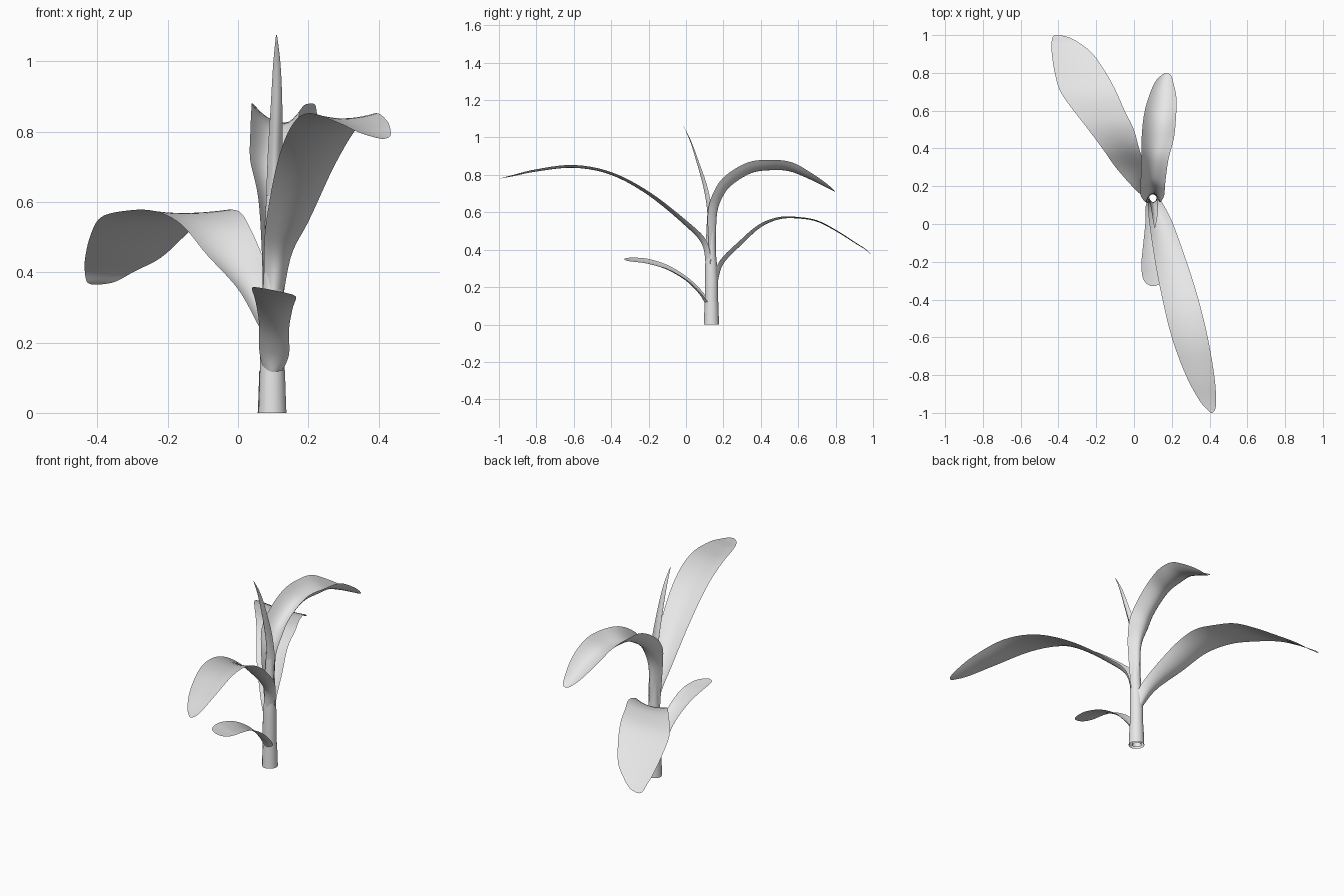
import bpy
import math

cube = bpy.data.objects.get("Cube")
if cube:
    bpy.data.objects.remove(cube, do_unlink=True)

# One plain colour for the whole plant
grey = bpy.data.materials.new("plain_light_grey")
grey.use_nodes = True
grey.diffuse_color = (0.8, 0.8, 0.8, 1)
grey.node_tree.nodes["Principled BSDF"].inputs["Base Color"].default_value = (0.8, 0.8, 0.8, 1)


def smooth_rows(rows, steps):
    """Catmull-Rom interpolation through the stations."""
    out = []
    last = len(rows) - 1
    for i in range(last):
        a, b, c, d = (rows[max(i - 1, 0)], rows[i], rows[i + 1], rows[min(i + 2, last)])
        for k in range(steps):
            t = k / steps
            out.append([0.5 * (2 * q + (r - p) * t + (2 * p - 5 * q + 4 * r - s) * t * t
                               + (3 * q - p - 3 * r + s) * t ** 3)
                        for p, q, r, s in zip(a, b, c, d)])
    out.append(list(rows[last]))
    return out


def add_grid(name, grid, flip=False):
    """Skin a grid of points as a smooth sheet."""
    n = len(grid[0])
    verts = [p for row in grid for p in row]
    faces = []
    for i in range(len(grid) - 1):
        for j in range(n - 1):
            f = (i * n + j, i * n + j + 1, (i + 1) * n + j + 1, (i + 1) * n + j)
            faces.append(f[::-1] if flip else f)
    mesh = bpy.data.meshes.new(name)
    mesh.from_pydata(verts, [], faces)
    mesh.materials.append(grey)
    for p in mesh.polygons:
        p.use_smooth = True
    ob = bpy.data.objects.new(name, mesh)
    bpy.context.collection.objects.link(ob)
    return ob


def leaf(name, stations, tilt=0.0, columns=10, steps=5):
    """Stations: y, z of the midrib, x of both edges, cup depth of the edges."""
    rows = smooth_rows(stations, steps)
    side = 1 if rows[-1][0] > rows[0][0] else -1
    grid = []
    for i, (y, z, x0, x1, cup) in enumerate(rows):
        p, q = rows[max(i - 1, 0)], rows[min(i + 1, len(rows) - 1)]
        ty, tz = q[0] - p[0], q[1] - p[1]
        size = math.hypot(ty, tz)
        ny, nz = -side * tz / size, side * ty / size
        row = []
        for j in range(columns + 1):
            u = 2 * j / columns - 1
            lift = cup * u * u
            row.append(((x0 + x1) / 2 + u * (x1 - x0) / 2,
                        y + ny * lift, z + nz * lift + tilt * u * (x1 - x0) / 2))
        grid.append(row)
    add_grid(name, grid, flip=side < 0)


def tube(name, stations, start=0, sweep=360, sides=32):
    """Stations: z, radius, centre x, centre y."""
    grid = []
    for z, r, cx, cy in smooth_rows(stations, 4):
        angles = [math.radians(start + sweep * k / sides) for k in range(sides + 1)]
        grid.append([(cx + r * math.cos(a), cy + r * math.sin(a), z) for a in angles])
    return add_grid(name, grid)


# Hollow stem, its inner layer and the wrapped sheath at the foot
tube("stem", [(0, .039, .097, .136), (.02, .038, .097, .136), (.12, .035, .097, .136),
              (.2, .035, .097, .136), (.3, .033, .098, .135), (.37, .028, .1, .133),
              (.5, .024, .1, .133), (.62, .02, .1, .136)])
tube("inner_stem", [(0, .024, .097, .138), (.15, .022, .097, .138), (.3, .02, .1, .137)])
tube("foot_sheath", [(0, .041, .097, .136), (.02, .04, .097, .136), (.12, .0365, .097, .136)],
     start=243, sweep=300)

# Long leaf arching forward
leaf("front_long_leaf", [
    (.105, .32, .073, .127, .03), (.085, .43, .074, .150, .03), (0, .525, .08, .20, .025),
    (-.2, .69, .11, .275, .018), (-.4, .80, .15, .34, .014), (-.6, .838, .20, .39, .015),
    (-.8, .818, .275, .425, .012), (-.93, .792, .345, .435, .006),
    (-.98, .783, .385, .43, .002), (-1, .78, .408, .416, 0)])

# Broad leaf arching back to the right
leaf("back_right_leaf", [
    (.168, .22, .07, .125, .03), (.2, .325, .01, .105, .025), (.3, .43, -.085, .07, .022),
    (.4, .52, -.16, .03, .018), (.5, .563, -.24, 0, .012), (.6, .567, -.32, -.05, .008),
    (.7, .55, -.39, -.095, .007), (.8, .50, -.42, -.15, .006), (.9, .437, -.435, -.22, .005),
    (.96, .40, -.436, -.295, .003), (.99, .373, -.43, -.35, 0), (1, .365, -.415, -.395, 0)])

# Upper deeply cupped leaf arching back
leaf("back_upper_leaf", [
    (.16, .32, .07, .13, .03), (.16, .45, .068, .132, .04), (.167, .6, .058, .142, .05),
    (.2, .69, .035, .16, .055), (.25, .75, .035, .165, .06), (.35, .81, .038, .18, .06),
    (.45, .825, .04, .21, .055), (.55, .82, .05, .222, .05), (.65, .782, .075, .225, .035),
    (.74, .738, .11, .208, .02), (.785, .716, .145, .195, .006), (.797, .711, .165, .182, 0)])

# Small low leaf at the front
leaf("front_small_leaf", [
    (.1, .115, .07, .125, .02), (.07, .165, .06, .145, .015), (0, .235, .06, .145, .012),
    (-.1, .295, .05, .155, .012), (-.2, .328, .04, .165, .01), (-.27, .34, .043, .16, .006),
    (-.31, .346, .06, .145, .002), (-.328, .349, .088, .115, 0)], tilt=-.2)

# Young furled leaf pointing up
leaf("young_leaf", [
    (.11, .42, .08, .125, .02), (.115, .58, .08, .126, .024), (.096, .72, .084, .126, .022),
    (.056, .87, .093, .126, .012), (.018, .99, .1, .121, .005), (-.022, 1.075, .108, .111, 0)])
